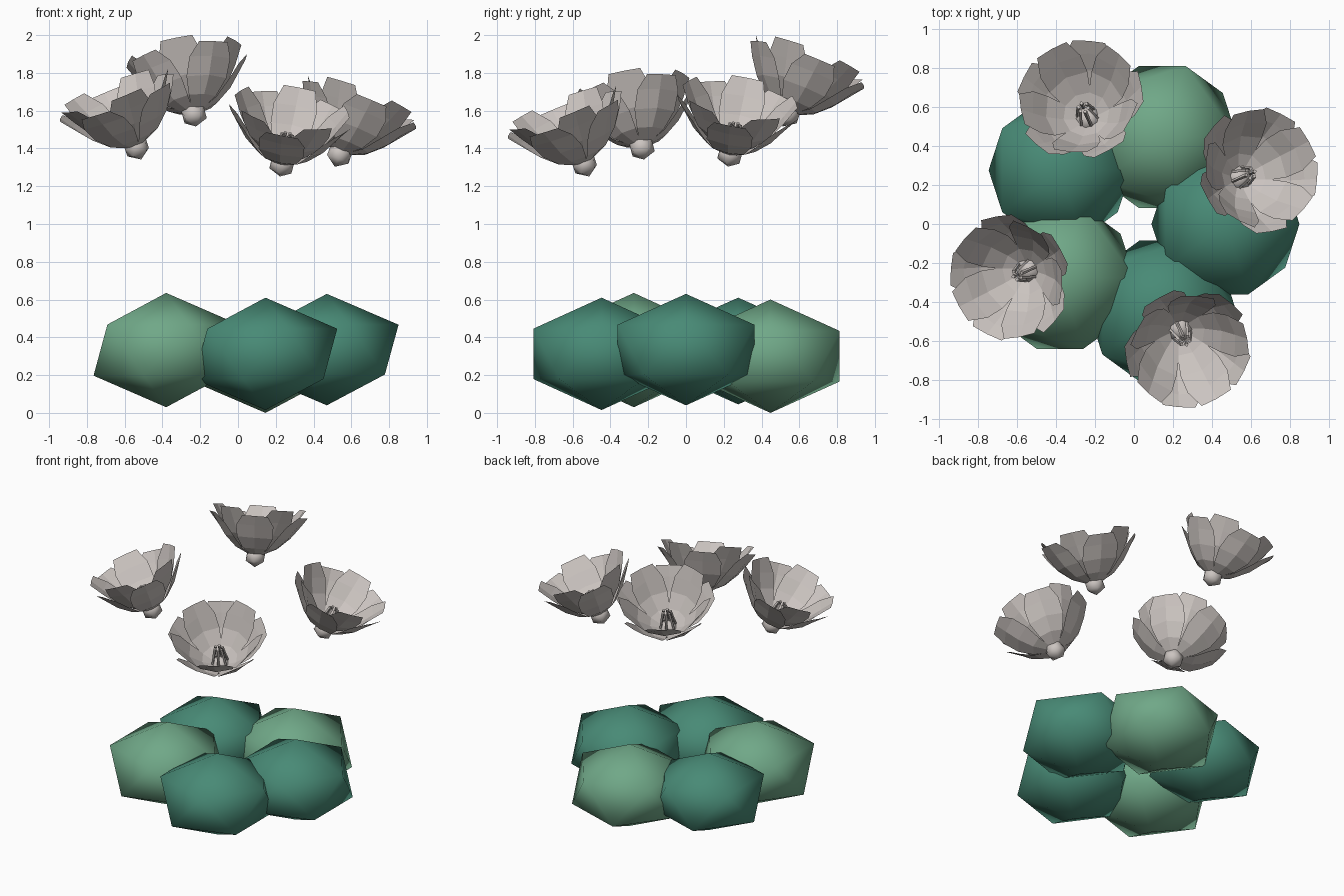
import bpy, bmesh, math
from mathutils import Matrix, Vector

if "Cube" in bpy.data.objects:
    bpy.data.objects.remove(bpy.data.objects["Cube"])


def material(name, rgb):
    m = bpy.data.materials.new(name)
    m.diffuse_color = (*rgb, 1)
    m.use_nodes = True
    m.node_tree.nodes["Principled BSDF"].inputs["Base Color"].default_value = m.diffuse_color
    return m


DARK = material("dark_green", (0.065, 0.255, 0.181))
LIGHT = material("light_green", (0.162, 0.392, 0.246))
PALE = material("warm_grey", (0.597, 0.552, 0.527))


def finish(bm, name, mat, smooth):
    me = bpy.data.meshes.new(name)
    for f in bm.faces:
        f.smooth = smooth
    bm.to_mesh(me)
    bm.free()
    me.materials.append(mat)
    ob = bpy.data.objects.new(name, me)
    bpy.context.collection.objects.link(ob)
    return ob


# Ring of five squashed leafy clumps: (radius, bottom z, top z)
CLUMPS = [(0.425, 0.04, 0.63), (0.43, 0.0, 0.60), (0.41, 0.045, 0.61),
          (0.43, 0.03, 0.635), (0.425, 0.015, 0.61)]
for i, (r, lo, hi) in enumerate(CLUMPS):
    a = math.radians(72 * i)
    bm = bmesh.new()
    bmesh.ops.create_icosphere(bm, subdivisions=1, radius=1)
    bmesh.ops.scale(bm, vec=(r, r, (hi - lo) / 2), verts=bm.verts)
    bmesh.ops.translate(bm, vec=(0.47 * math.cos(a), 0.47 * math.sin(a), (lo + hi) / 2),
                        verts=bm.verts)
    finish(bm, f"leaf_clump_{i}", LIGHT if i % 2 else DARK, True)

# Petal sections from root to tip: (distance from axis, height, half width)
OUTER = [(0.045, 0.08, 0.03), (0.14, 0.125, 0.085), (0.22, 0.20, 0.125),
         (0.28, 0.285, 0.125), (0.325, 0.35, 0.085)]
INNER = [(0.04, 0.09, 0.03), (0.12, 0.14, 0.08), (0.20, 0.22, 0.115),
         (0.255, 0.31, 0.12), (0.305, 0.395, 0.085)]


def add_petal(bm, sections, angle):
    rows = []
    for r, h, w in sections:
        row = []
        for s in (-1, 0, 1):
            a = angle + s * w / r
            rr = r * (1.02 if s else 1.0)
            row.append(bm.verts.new((rr * math.cos(a), rr * math.sin(a), h)))
        rows.append(row)
    for p, q in zip(rows, rows[1:]):
        for k in range(2):
            bm.faces.new((p[k], p[k + 1], q[k + 1], q[k]))


def flower(i, azimuth, z):
    a = math.radians(azimuth)
    place = (Matrix.Translation((0.56 * math.cos(a), 0.56 * math.sin(a), z))
             @ Matrix.Rotation(a, 4, 'Z') @ Matrix.Rotation(0.4, 4, 'Y'))

    # Two staggered layers of petals
    bm = bmesh.new()
    for k in range(5):
        add_petal(bm, OUTER, math.radians(-30 + 72 * k))
        add_petal(bm, INNER, math.radians(6 + 72 * k))
    finish(bm, f"petals_{i}", PALE, False).matrix_world = place

    # Round bud under the petals
    bm = bmesh.new()
    bmesh.ops.create_icosphere(bm, subdivisions=1, radius=0.072,
                               matrix=Matrix.Translation((0, 0, 0.068)))
    finish(bm, f"bud_{i}", PALE, True).matrix_world = place

    # Stamens leaning together
    bm = bmesh.new()
    for k in range(6):
        t = math.radians(60 * k)
        d = Vector((math.cos(t), math.sin(t), 0))
        p, q = d * 0.055 + Vector((0, 0, 0.09)), d * 0.025 + Vector((0, 0, 0.24))
        rot = (q - p).to_track_quat('Z', 'Y').to_matrix().to_4x4()
        bmesh.ops.create_cone(bm, cap_ends=True, segments=4, radius1=0.008, radius2=0.011,
                              depth=(q - p).length,
                              matrix=Matrix.Translation((p + q) / 2) @ rot)
    finish(bm, f"stamens_{i}", PALE, False).matrix_world = place


for i, z in enumerate((1.307, 1.52, 1.345, 1.255)):
    flower(i, 23.5 + 90 * i, z)
